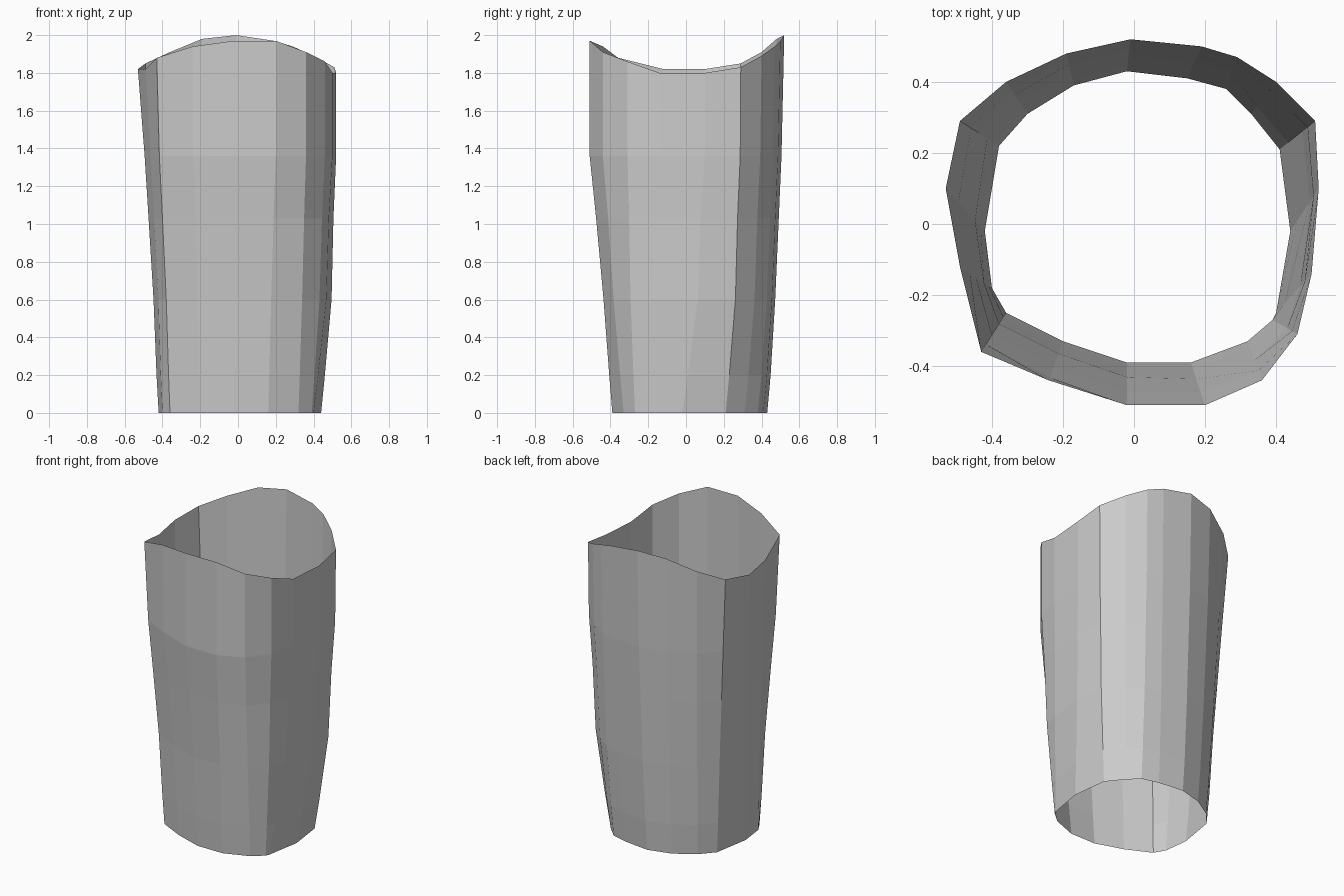
import bpy
import math

default_cube = bpy.data.objects.get("Cube")
if default_cube:
    bpy.data.objects.remove(default_cube, do_unlink=True)


def make_material(name, grey):
    material = bpy.data.materials.new(name)
    material.use_nodes = True
    colour = (grey, grey, grey, 1)
    material.diffuse_color = colour
    shader = next(n for n in material.node_tree.nodes if n.type == "BSDF_PRINCIPLED")
    shader.inputs["Base Color"].default_value = colour
    return material


# Matching corners of the tube: bottom x, y and rim x, y, z
back = [(-.02, .43, -.01, .52, 2), (.15, .41, .19, .5, 1.97),
        (.26, .38, .29, .47, 1.94), (.33, .31, .4, .4, 1.89)]
left = [(.41, .21, .51, .29, 1.83), (.44, -.02, .52, .1, 1.8),
        (.4, -.25, .5, -.14, 1.8), (.39, -.27, .46, -.31, 1.86)]
front = [(.32, -.33, .36, -.44, 1.91), (.16, -.39, .2, -.51, 1.97),
         (-.02, -.39, -.02, -.51, 1.97), (-.2, -.33, -.24, -.44, 1.94)]
right = [(-.36, -.25, -.43, -.36, 1.88), (-.4, -.18, -.49, -.12, 1.82),
         (-.42, -.02, -.53, .1, 1.82), (-.38, .22, -.49, .29, 1.85),
         (-.3, .31, -.36, .4, 1.91), (-.17, .39, -.19, .48, 1.98)]
corners = back + left + front + right

# Each inner ring: height, then how far it has flared at left, right, back, front
flare_rings = [(.2, .25, .1, .2, .12), (.6, .7, .24, .47, .34),
               (1.03, .82, .48, .68, .7), (1.36, 1, .67, .84, 1)]


def ring_point(corner, ring):
    """Place one corner of a ring between the bottom edge and the rim."""
    bottom_x, bottom_y, rim_x, rim_y, rim_z = corner
    height, at_left, at_right, at_back, at_front = ring
    angle = math.atan2(rim_y, rim_x)
    side = at_left if rim_x > 0 else at_right
    end = at_back if rim_y > 0 else at_front
    flare = side * math.cos(angle) ** 2 + end * math.sin(angle) ** 2
    return (bottom_x + (rim_x - bottom_x) * flare,
            bottom_y + (rim_y - bottom_y) * flare, height)


# Stack the rings from the flat bottom edge to the wavy rim
points = [(c[0], c[1], 0) for c in corners]
for ring in flare_rings:
    points += [ring_point(corner, ring) for corner in corners]
points += [c[2:] for c in corners]

# Join neighbouring rings with faces that point outwards
count = len(corners)
faces = []
for level in range(len(flare_rings) + 1):
    base = level * count
    for i in range(count):
        after = (i + 1) % count
        faces.append((base + after, base + i, base + count + i, base + count + after))

# Open, faceted, single-walled tube
mesh = bpy.data.meshes.new("tube_wall")
mesh.from_pydata(points, [], faces)
mesh.materials.append(make_material("plain grey", .6))
mesh.update()
tube = bpy.data.objects.new("tube_wall", mesh)
bpy.context.scene.collection.objects.link(tube)
